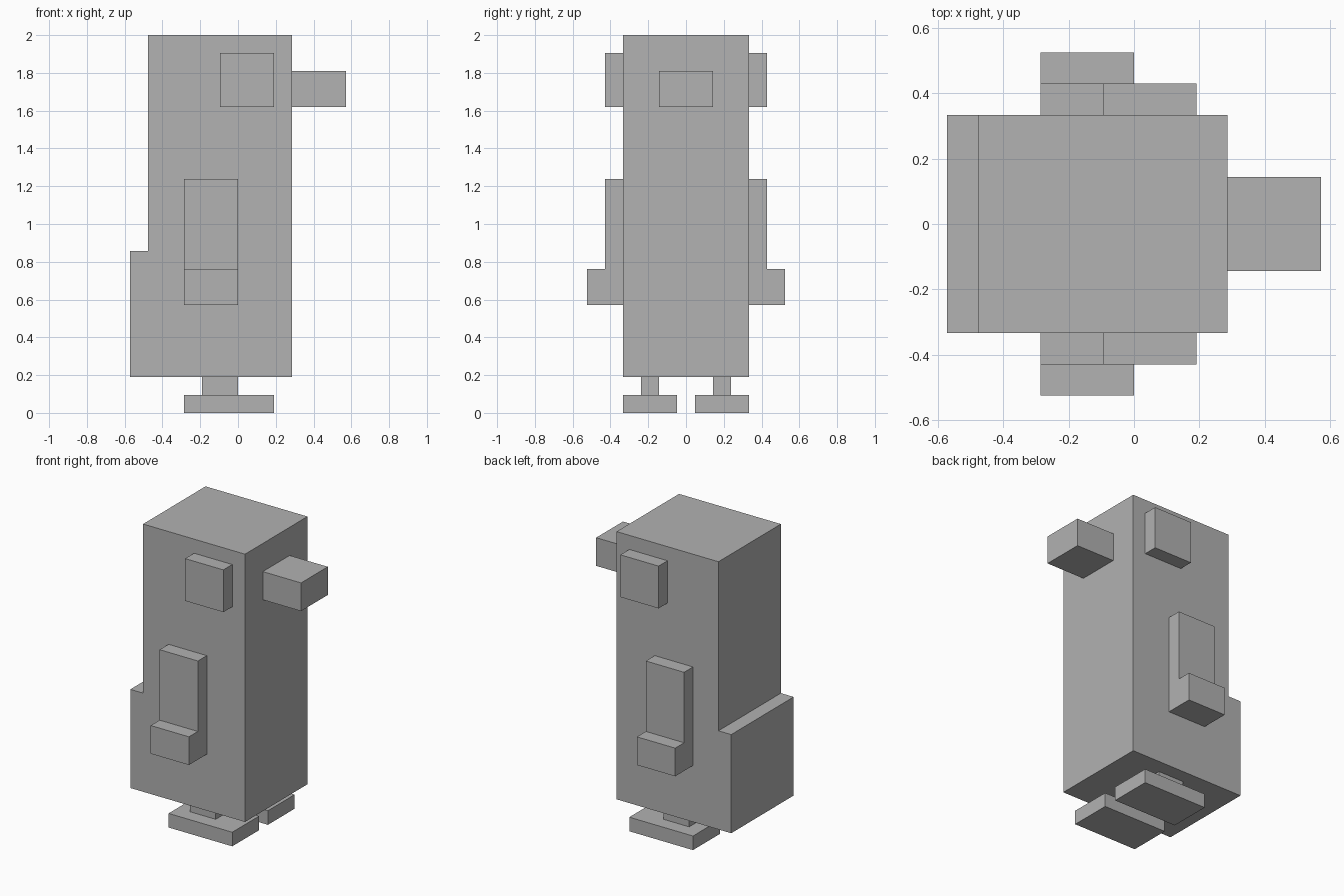
import bpy
import bmesh
from mathutils import Vector

U = 2 / 21  # block unit: the figure is 21 units tall

if "Cube" in bpy.data.objects:
    bpy.data.objects.remove(bpy.data.objects["Cube"], do_unlink=True)

grey = bpy.data.materials.new("plain_grey")
grey.use_nodes = True
colour = (0.445, 0.445, 0.445, 1)
grey.diffuse_color = colour
grey.node_tree.nodes["Principled BSDF"].inputs["Base Color"].default_value = colour


def prism(name, outline, start, end):
    """Extrude a closed outline of points by the vector from start to end."""
    bm = bmesh.new()
    face = bm.faces.new([bm.verts.new((Vector(p) + Vector(start)) * U) for p in outline])
    new = bmesh.ops.extrude_face_region(bm, geom=[face])["geom"]
    moved = [v for v in new if isinstance(v, bmesh.types.BMVert)]
    bmesh.ops.translate(bm, verts=moved, vec=(Vector(end) - Vector(start)) * U)
    bmesh.ops.recalc_face_normals(bm, faces=bm.faces)
    mesh = bpy.data.meshes.new(name)
    bm.to_mesh(mesh)
    bm.free()
    mesh.materials.append(grey)
    obj = bpy.data.objects.new(name, mesh)
    bpy.context.collection.objects.link(obj)
    return obj


def block(name, x, y, z):
    """Box spanning the given ranges, in block units."""
    outline = [(x[0], 0, z[0]), (x[1], 0, z[0]), (x[1], 0, z[1]), (x[0], 0, z[1])]
    return prism(name, outline, (0, y[0], 0), (0, y[1], 0))


# Body with the stepped tail at its back
side = [(-6, 2), (3, 2), (3, 21), (-5, 21), (-5, 9), (-6, 9)]
prism("body_and_tail", [(x, 0, z) for x, z in side], (0, -3.5, 0), (0, 3.5, 0))

# Beak
block("beak", (3, 6), (-1.5, 1.5), (17, 19))

# Paired parts on the two flanks
for flank, s in (("front", -1), ("back", 1)):
    block(flank + "_eye", (-1, 2), (s * 3.5, s * 4.5), (17, 20))

    # Wing with its flared tip
    wing = [(3.5, 6), (5.5, 6), (5.5, 8), (4.5, 8), (4.5, 13), (3.5, 13)]
    prism(flank + "_wing", [(0, s * y, z) for y, z in wing], (-3, 0, 0), (0, 0, 0))

    block(flank + "_leg", (-2, 0), (s * 1.5, s * 2.5), (1, 2))
    block(flank + "_foot", (-3, 2), (s * 0.5, s * 3.5), (0, 1))
